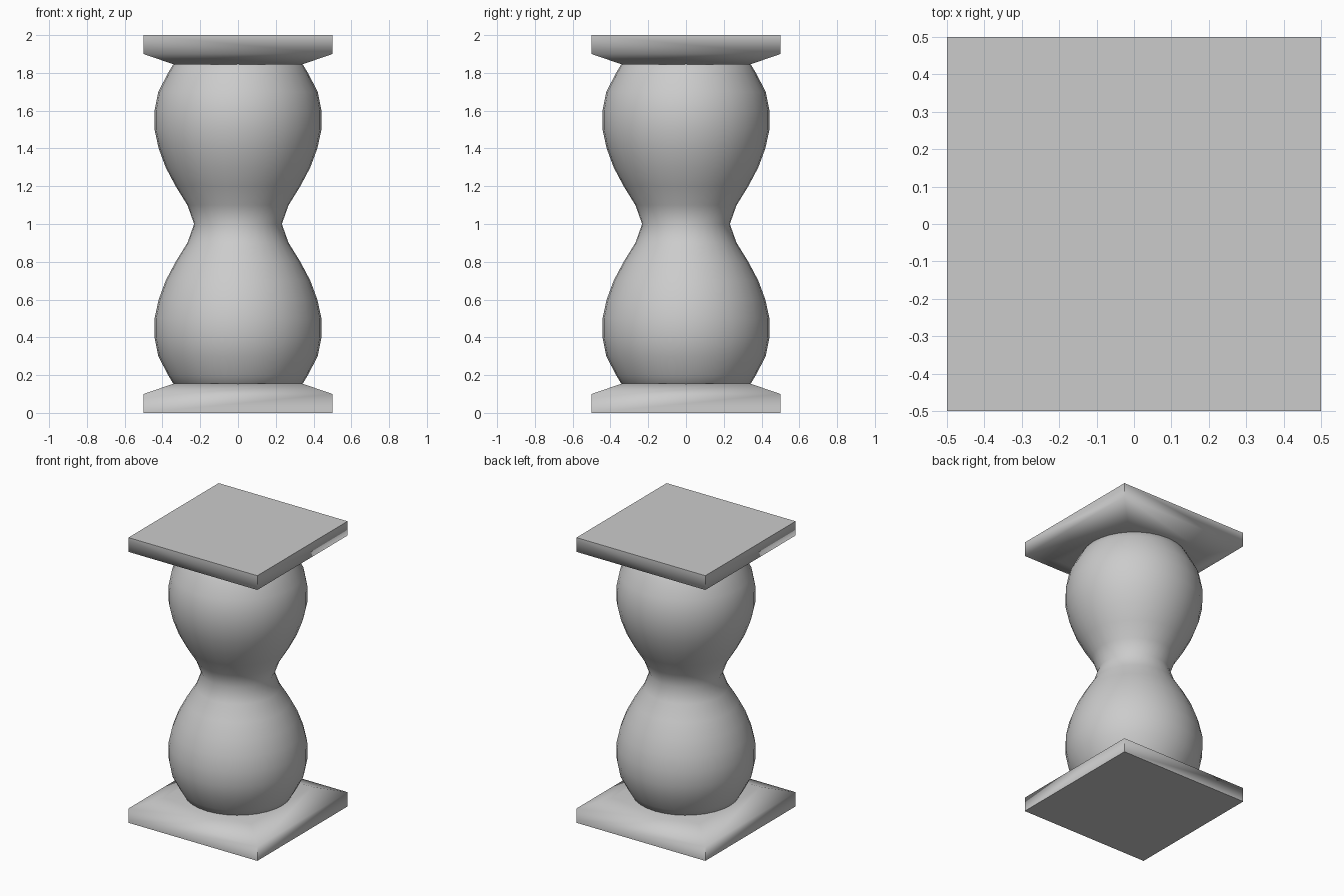
import bpy, bmesh, math

if "Cube" in bpy.data.objects:
    bpy.data.objects.remove(bpy.data.objects["Cube"])

SEG = 32


def finish(bm, name, angle):
    bmesh.ops.recalc_face_normals(bm, faces=bm.faces)
    me = bpy.data.meshes.new(name)
    bm.to_mesh(me)
    bm.free()
    ob = bpy.data.objects.new(name, me)
    bpy.context.collection.objects.link(ob)
    bpy.ops.object.select_all(action='DESELECT')
    ob.select_set(True)
    bpy.context.view_layer.objects.active = ob
    bpy.ops.object.shade_smooth_by_angle(angle=math.radians(angle))
    return ob


def loft(name, rings, angle):
    """Skin (radius, z) rings; sides=4 gives squares by half-width."""
    sides, rings = rings
    bm = bmesh.new()
    off, k = (math.pi / 4, math.sqrt(2)) if sides == 4 else (0, 1)
    loops = [[bm.verts.new((r * k * math.cos(off + i * math.tau / sides),
                            r * k * math.sin(off + i * math.tau / sides), z))
              for i in range(sides)] for r, z in rings]
    for a, b in zip(loops, loops[1:]):
        for i in range(sides):
            j = (i + 1) % sides
            bm.faces.new((a[i], a[j], b[j], b[i]))
    bm.faces.new(loops[0])
    bm.faces.new(loops[-1])
    return finish(bm, name, angle)


# Square plinth with chamfered upper side, and its mirror image as the cap
plinth = [(0.5, 0.0), (0.5, 0.1), (0.34, 0.155)]
loft("base_plinth", (4, plinth), 80)
loft("top_cap", (4, [(r, 2 - z) for r, z in plinth]), 80)

# Turned hourglass shaft, symmetric about the waist at z = 1
half = [(0.31, 0.1), (0.37, 0.2), (0.422, 0.3), (0.442, 0.4), (0.442, 0.5),
        (0.42, 0.6), (0.383, 0.7), (0.33, 0.8), (0.268, 0.9)]
profile = half + [(0.232, 1.0)] + [(r, 2 - z) for r, z in reversed(half)]
loft("hourglass_shaft", (SEG, profile), 60)
